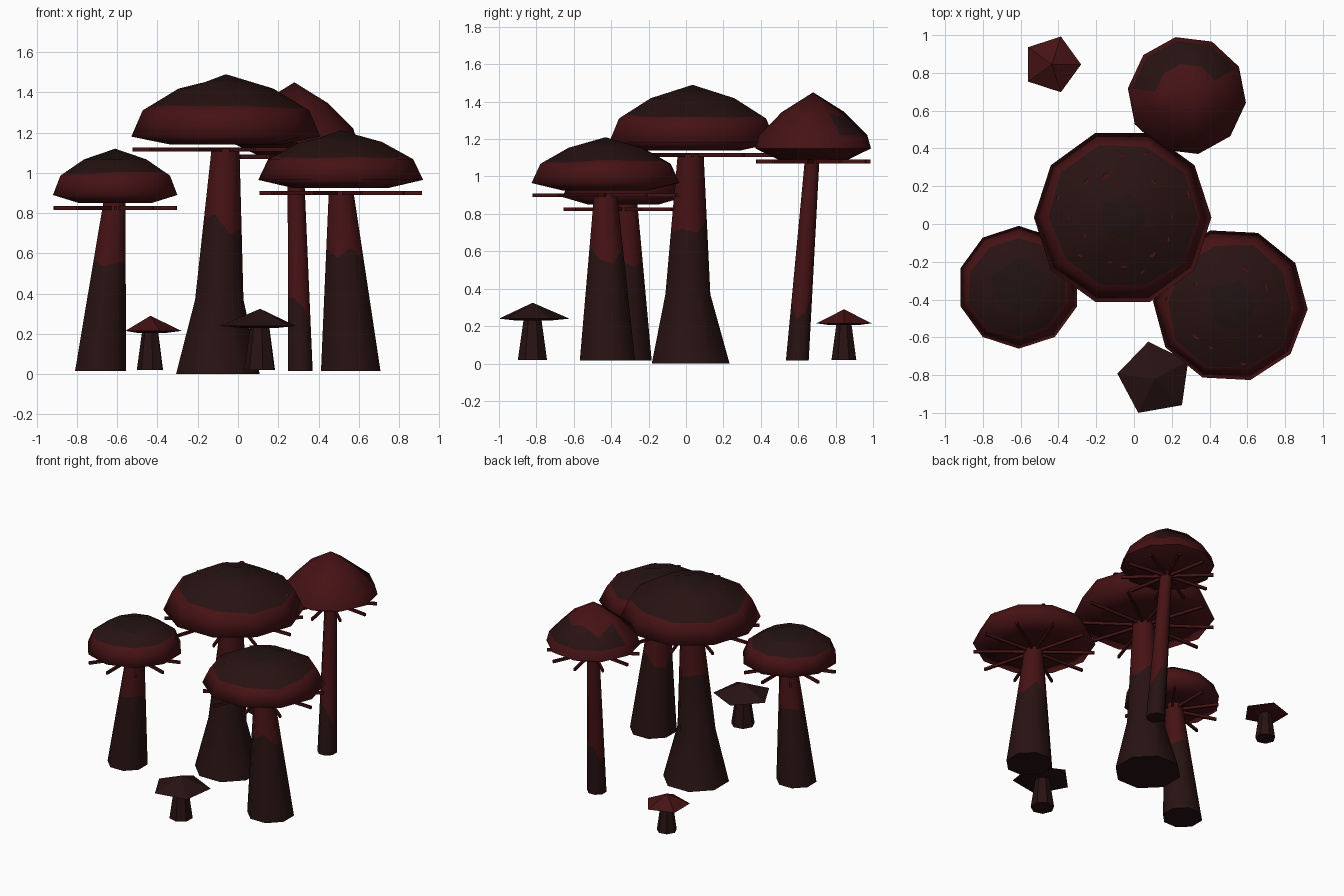
import bpy, bmesh, math, random
from mathutils import Vector, Matrix
from mathutils.bvhtree import BVHTree

random.seed(4)
cube = bpy.data.objects.get("Cube")
if cube:
    bpy.data.objects.remove(cube, do_unlink=True)


def material(name, rgb):
    m = bpy.data.materials.new(name)
    m.use_nodes = True
    m.diffuse_color = (*rgb, 1)
    m.node_tree.nodes["Principled BSDF"].inputs["Base Color"].default_value = (*rgb, 1)
    return m


MATS = [material("dark brown", (0.021, 0.006, 0.006)),
        material("deep red", (0.060, 0.006, 0.007)),
        material("charcoal brown", (0.015, 0.006, 0.006))]
DARK, RED, CROWN = range(3)


def finish(bm, name, smooth_angle=0):
    """Turn a bmesh into an object, smooth below the given angle."""
    bmesh.ops.remove_doubles(bm, verts=bm.verts, dist=1e-5)
    bmesh.ops.recalc_face_normals(bm, faces=bm.faces)
    for f in bm.faces:
        f.smooth = smooth_angle > 0
    for e in bm.edges:
        e.smooth = e.calc_face_angle(0) < math.radians(smooth_angle)
    me = bpy.data.meshes.new(name)
    bm.to_mesh(me)
    bm.free()
    for m in MATS:
        me.materials.append(m)
    ob = bpy.data.objects.new(name, me)
    bpy.context.collection.objects.link(ob)
    return ob


def ring(centre, r, z, sides, start=0, star=1.0):
    """Circle of points; star pulls in every second one."""
    pts = []
    for i in range(sides):
        a = math.radians(start) + math.tau * i / sides
        rr = r * (star if i % 2 else 1)
        pts.append(Vector((centre[0] + rr * math.cos(a), centre[1] + rr * math.sin(a), z)))
    return pts


def between(a, b, low, high):
    """Ragged ring lying on the surface between two rings."""
    return [p.lerp(q, random.uniform(low, high)) for p, q in zip(a, b)]


def loft(rings, bands, close=False):
    """Skin the rings; bands gives the colour of each strip."""
    bm = bmesh.new()
    vs = [[bm.verts.new(p) for p in r] for r in rings]
    n = len(rings[0])
    for a, b, colour in zip(vs, vs[1:], bands):
        for i in range(n):
            j = (i + 1) % n
            bm.faces.new((a[i], a[j], b[j], b[i])).material_index = colour
    if close:
        bm.faces.new(vs[0]).material_index = bands[0]
        bm.faces.new(vs[-1]).material_index = bands[-1]
    return bm


def spots(name, bm, centre, r, count):
    """Thin painted flecks lying on top of a cap."""
    tree = BVHTree.FromBMesh(bm)
    out = bmesh.new()
    for i in range(count):
        a = math.tau * (i + random.uniform(-0.3, 0.3)) / count
        d = r * random.uniform(0.45, 0.8)
        origin = Vector((centre[0] + d * math.cos(a), centre[1] + d * math.sin(a), 3))
        hit, normal, _, _ = tree.ray_cast(origin, Vector((0, 0, -1)))
        if normal.z < 0:
            normal = -normal
        turn = normal.to_track_quat("Z", "Y").to_matrix().to_4x4()
        scale = Matrix.Diagonal((1, random.uniform(0.6, 1.4), 1, 1))
        bmesh.ops.create_circle(out, cap_ends=True, segments=6, radius=random.uniform(0.012, 0.022),
                                matrix=Matrix.Translation(hit + normal * 0.004) @ turn @ scale)
    for f in out.faces:
        f.material_index = RED
    ob = finish(out, name)
    for p in ob.data.polygons:
        if p.normal.z < 0:
            p.flip()


def gills(name, centre, r, z, start):
    """Thin spokes below the cap."""
    bm = bmesh.new()
    for i in range(10):
        turn = Matrix.Rotation(math.radians(start + i * 36), 4, "Z")
        m = Matrix.Translation((*centre, z)) @ turn @ Matrix.Translation((r / 2, 0, 0))
        bmesh.ops.create_cube(bm, size=1, matrix=m @ Matrix.Diagonal((r, 0.014, 0.02, 1)))
    for f in bm.faces:
        f.material_index = RED
    finish(bm, name)


def stem(name, sections, paint=None, sides=8):
    """Sections run from the ground up as (x, y, radius, z); paint = (section, fraction)."""
    rings = [ring((x, y), r, z, sides, 22.5) for x, y, r, z in sections]
    bands = [DARK] * (len(rings) - 1)
    if paint:
        k, t = paint
        rings.insert(k + 1, between(rings[k], rings[k + 1], t - 0.07, t + 0.07))
        bands = [DARK] * (k + 1) + [RED] * (len(rings) - k - 2)
    finish(loft(rings, bands, close=True), name, 50)


def dome_cap(name, c, r, rim, peak, start, crown, flecks):
    """Rounded cap with red rim, dark top and five-sided crown."""
    h = peak - rim
    def level(radius, height, star=1.0):
        return ring(c, radius, height, 10, start, star)
    shoulder, upper = level(r * 0.88, rim + h * 0.42), level(r * 0.5, rim + h * 0.77)
    rings = [level(0, rim - 0.03), level(r * 0.58, rim - 0.04), level(r, rim), shoulder,
             between(shoulder, upper, 0.03, 0.25), upper,
             level(crown, peak - h * 0.23 * crown / (r * 0.5), 0.81), level(0, peak)]
    bm = loft(rings, [RED, RED, RED, RED, DARK, DARK, CROWN])
    if flecks:
        spots(name + "_flecks", bm, c, r, flecks)
    finish(bm, name, 120)
    gills(name + "_gills", c, r * 0.985, rim - 0.065, start)


# Large middle mushroom
dome_cap("middle_cap", (-0.06, 0.035), 0.47, 1.18, 1.49, 0, 0.13, 16)
stem("middle_stem", [(-0.10, 0.025, 0.225, 0), (-0.093, 0.01, 0.13, 0.37),
                     (-0.062, 0.025, 0.075, 1.12)], (1, 0.5))

# Front left mushroom
dome_cap("front_left_cap", (0.51, -0.43), 0.41, 0.965, 1.21, -3, 0.14, 10)
stem("front_left_stem", [(0.56, -0.42, 0.16, 0.015), (0.512, -0.43, 0.066, 0.91)], (0, 0.62))

# Front right mushroom
dome_cap("front_right_cap", (-0.61, -0.335), 0.325, 0.89, 1.12, 18, 0.16, 0)
stem("front_right_stem", [(-0.683, -0.31, 0.137, 0.015), (-0.614, -0.315, 0.06, 0.85)], (0, 0.62))

# Tall back mushroom with a pinched cap
BACK, TURN = (0.28, 0.68), -7
folds = ring(BACK, 0.17, 1.345, 10, TURN)
for k, drop in ((4, 0.09), (7, 0.06), (2, 0.03)):
    folds[k].z -= drop
back_rings = [ring(BACK, r, z, 10, TURN) for r, z in ((0, 1.11), (0.19, 1.09), (0.315, 1.15), (0.295, 1.22))]
back = loft(back_rings + [folds, ring(BACK, 0, 1.45, 10, TURN)], [RED] * 5)
back.faces.ensure_lookup_table()
for f in back.faces:
    centre = f.calc_center_median()
    if centre.z > 1.24 and centre.y > BACK[1] + 0.09:
        f.material_index = DARK
finish(back, "back_cap", 60)
gills("back_cap_gills", BACK, 0.31, 1.08, TURN)
stem("back_stem", [(0.31, 0.595, 0.066, 0.015), (0.285, 0.675, 0.042, 1.10)], (0, 0.27))


def small_mushroom(name, c, r, rim, peak, start, foot, colour):
    """Five-sided little mushroom with flat faces."""
    sizes = ((0, rim - 0.01), (r * 0.5, rim - 0.01), (r, rim), (0, peak))
    cap = loft([ring(c, s, z, 5, start) for s, z in sizes], [colour] * 3)
    finish(cap, name + "_cap")
    stem(name + "_stem", [(*c, foot, 0.02), (*c, foot * 0.62, rim - 0.008)], sides=7)


small_mushroom("small_front", (0.11, -0.82), 0.2, 0.24, 0.325, 28, 0.08, DARK)
small_mushroom("small_back", (-0.435, 0.845), 0.155, 0.215, 0.29, 0, 0.068, RED)
